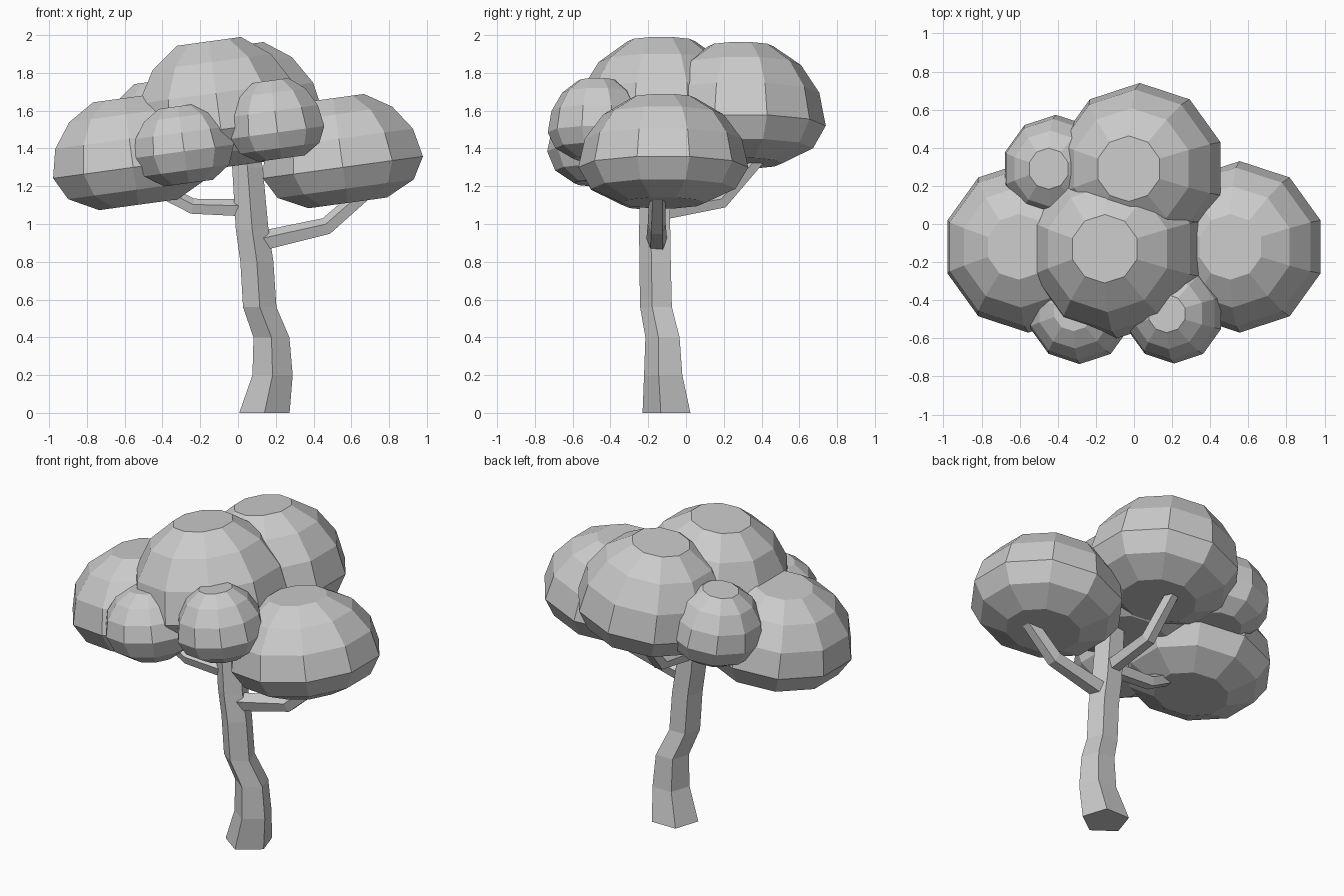
import bpy, math
from mathutils import Vector, Matrix

if "Cube" in bpy.data.objects:
    bpy.data.objects.remove(bpy.data.objects["Cube"])


def skin(name, rings, loc=(0, 0, 0), rot=(0, 0, 0)):
    """Join equal rings of points with quads, cap both ends."""
    n = len(rings[0])
    verts = [p for r in rings for p in r]
    faces = [(i * n + j, i * n + (j + 1) % n, (i + 1) * n + (j + 1) % n, (i + 1) * n + j)
             for i in range(len(rings) - 1) for j in range(n)]
    faces.append(tuple(reversed(range(n))))
    faces.append(tuple(range(len(verts) - n, len(verts))))
    mesh = bpy.data.meshes.new(name)
    mesh.from_pydata(verts, [], faces)
    ob = bpy.data.objects.new(name, mesh)
    ob.location, ob.rotation_euler = loc, rot
    bpy.context.collection.objects.link(ob)
    return ob


def circle(r, z, n, start):
    return [Vector((r * math.cos(start + math.tau * k / n),
                    r * math.sin(start + math.tau * k / n), z)) for k in range(n)]


def leaf_clump(name, loc, radius, up, down):
    """Ten-sided dome, taller above its widest ring than below, leaning a little."""
    prof = [(0.49, -1), (0.85, -0.6), (1, 0)]
    rings = [circle(radius * r, down * z, 10, math.pi / 2) for r, z in prof]
    for a in (22.5, 45, 67.5):
        t = math.radians(a)
        rings.append(circle(radius * math.cos(t), up * math.sin(t), 10, math.pi / 2))
    skin(name, rings, loc, (0, math.radians(-7.8), 0))


def branch(name, path, radii):
    """Five-sided limb, rings square to the path."""
    pts = [Vector(p) for p in path]
    rings = []
    for i, (p, r) in enumerate(zip(pts, radii)):
        d = (pts[min(i + 1, len(pts) - 1)] - pts[max(i - 1, 0)]).normalized()
        side = d.cross(Vector((0, 0, 1))).normalized()
        frame = Matrix((side, side.cross(d), d)).transposed()
        rings.append([p + frame @ q for q in circle(r, 0, 5, math.pi / 2)])
    skin(name, rings)


# Foliage
leaf_clump("crown_top", (-0.09, -0.13, 1.50), 0.47, 0.51, 0.20)
leaf_clump("crown_back", (0.03, 0.29, 1.52), 0.45, 0.46, 0.20)
leaf_clump("crown_left", (-0.555, -0.12, 1.30), 0.45, 0.40, 0.20)
leaf_clump("crown_right", (0.555, -0.12, 1.30), 0.45, 0.40, 0.19)
leaf_clump("clump_front_left", (-0.285, -0.455, 1.385), 0.28, 0.26, 0.17)
leaf_clump("clump_front_right", (0.21, -0.47, 1.485), 0.262, 0.30, 0.14)
leaf_clump("clump_back_left", (-0.41, 0.29, 1.48), 0.283, 0.30, 0.16)

# Trunk: centre x, centre y, height, radius
trunk = [(0.14, -0.09, 0.0, 0.14), (0.183, -0.11, 0.2, 0.112), (0.177, -0.115, 0.4, 0.1),
         (0.115, -0.15, 0.56, 0.093), (0.1, -0.155, 0.8, 0.092),
         (0.075, -0.157, 0.97, 0.091), (0.05, -0.157, 1.3, 0.085), (0.03, -0.155, 1.45, 0.075)]
skin("trunk", [[v + Vector((x, y, 0)) for v in circle(r, z, 5, -math.pi / 2)]
               for x, y, z, r in trunk])

# Branches
branch("branch_right", [(0.1, -0.155, 0.9), (0.47, -0.155, 0.985), (0.68, -0.15, 1.17)],
       (0.058, 0.05, 0.045))
branch("branch_left", [(0.06, -0.155, 1.08), (-0.24, -0.15, 1.09), (-0.46, -0.14, 1.2)],
       (0.05, 0.045, 0.04))
branch("branch_back", [(0.07, -0.14, 1.06), (0.05, 0.19, 1.12), (0.03, 0.38, 1.34)],
       (0.05, 0.045, 0.04))
